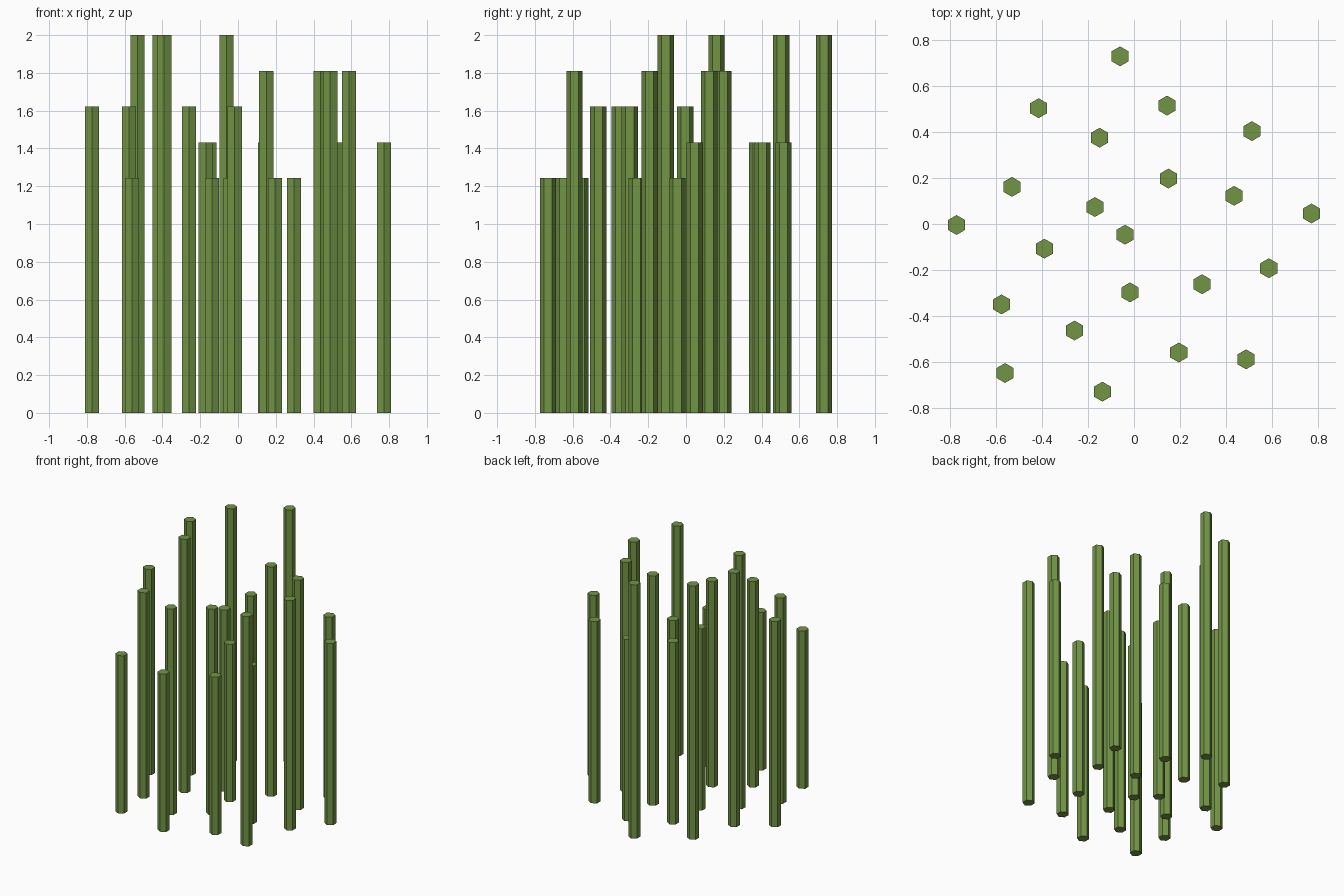
import bpy, bmesh, math
from mathutils import Matrix

if "Cube" in bpy.data.objects:
    bpy.data.objects.remove(bpy.data.objects["Cube"])

COUNT = 22
TURN = 2.399      # golden angle, in radians
SPACING = 0.1784
RADIUS = 0.0432

green = bpy.data.materials.new("stalk_green")
green.diffuse_color = (0.17, 0.30, 0.06, 1)
green.use_nodes = True
green.node_tree.nodes["Principled BSDF"].inputs["Base Color"].default_value = green.diffuse_color

# Sunflower-spiral layout, recentred on its bounds
spots = [(SPACING * math.sqrt(i) * math.cos(i * TURN),
          SPACING * math.sqrt(i) * math.sin(i * TURN)) for i in range(COUNT)]
xs, ys = zip(*spots)
cx, cy = (max(xs) + min(xs)) / 2, (max(ys) + min(ys)) / 2


def stalk(i, x, y, height):
    """One upright six-sided stalk standing on the ground."""
    mesh = bpy.data.meshes.new(f"stalk_{i + 1}")
    bm = bmesh.new()
    bmesh.ops.create_cone(bm, cap_ends=True, segments=6, radius1=RADIUS,
                          radius2=RADIUS, depth=height,
                          matrix=Matrix.Translation((0, 0, height / 2)))
    # Points of the hexagon face front and back
    v = bm.verts[:]
    if max(p.co.x for p in v) > max(p.co.y for p in v):
        bmesh.ops.rotate(bm, verts=v, matrix=Matrix.Rotation(math.pi / 6, 3, 'Z'))
    bm.to_mesh(mesh)
    bm.free()
    mesh.materials.append(green)
    obj = bpy.data.objects.new(mesh.name, mesh)
    obj.location = (x, y, 0)
    bpy.context.collection.objects.link(obj)


# Heights repeat in five steps
for i, (x, y) in enumerate(spots):
    stalk(i, x - cx, y - cy, 1.2432 + 0.1892 * (i % 5))
